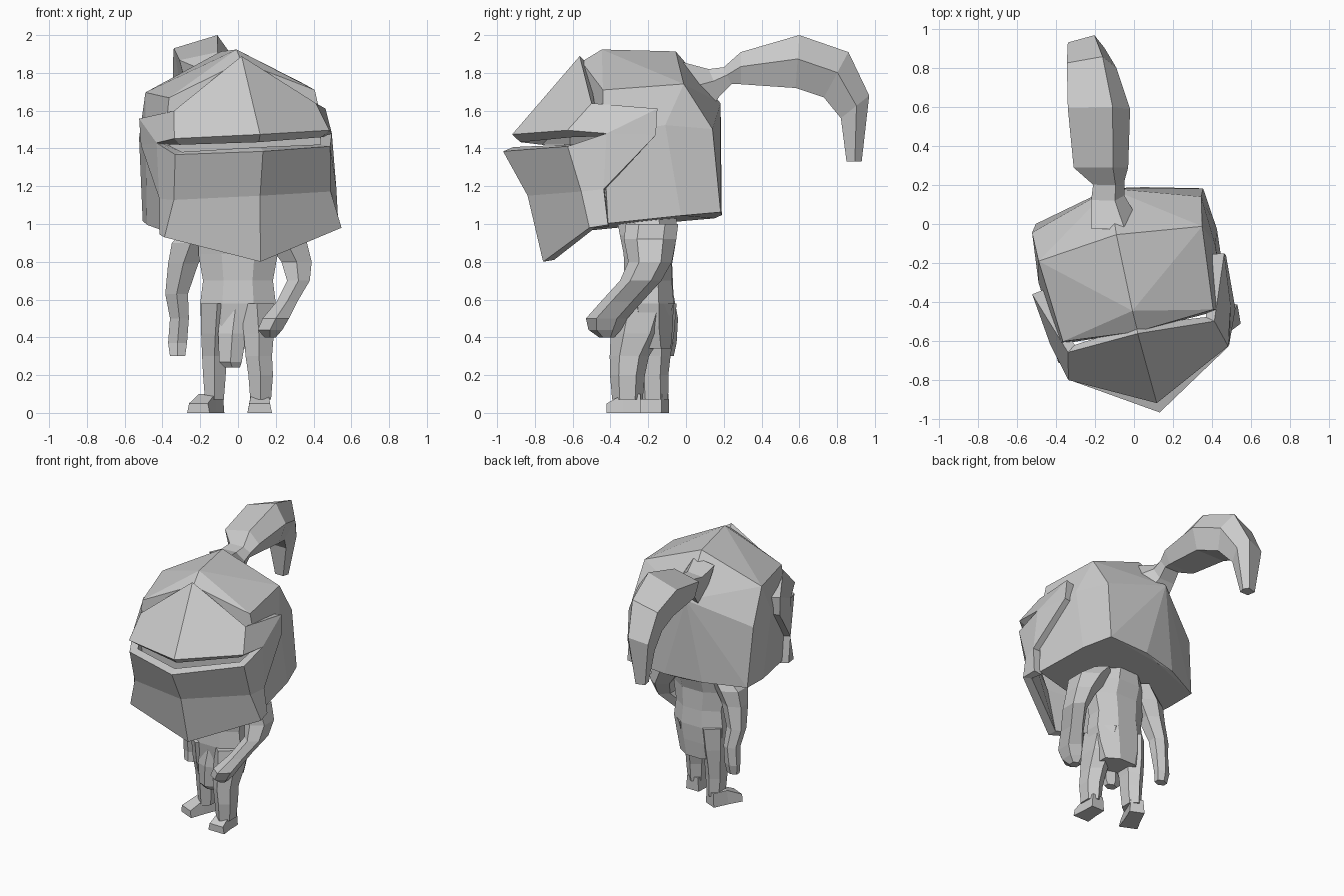
import bpy, bmesh
from math import radians, cos, sin, pi
from mathutils import Vector, Matrix

if "Cube" in bpy.data.objects:
    bpy.data.objects.remove(bpy.data.objects["Cube"])

# head is turned, slightly rolled; local data is (side, forward, z)
HEAD = (Matrix.Translation((0, -0.25, 1)) @ Matrix.Rotation(radians(12), 4, 'Z')
        @ Matrix.Rotation(radians(-3), 4, 'Y') @ Matrix.Translation((0, 0, -1)))


def finish(name, bm):
    bmesh.ops.recalc_face_normals(bm, faces=bm.faces)
    me = bpy.data.meshes.new(name)
    bm.to_mesh(me)
    bm.free()
    ob = bpy.data.objects.new(name, me)
    bpy.context.collection.objects.link(ob)
    return ob


def loft(name, rings):
    bm = bmesh.new()
    vs = [[bm.verts.new(p) for p in r] for r in rings]
    n = len(vs[0])
    for a, b in zip(vs, vs[1:]):
        for i in range(n):
            j = (i + 1) % n
            bm.faces.new((a[i], a[j], b[j], b[i]))
    bm.faces.new(vs[0])
    bm.faces.new(vs[-1])
    return finish(name, bm)


def limb(name, stations, n=6):
    # stations: centre x, y, z, width, depth
    k = 1 / cos(pi / n)
    rings = []
    for x, y, z, w, d in stations:
        rings.append([(x + k * w / 2 * cos(2 * pi * (i + .5) / n),
                       y + k * d / 2 * sin(2 * pi * (i + .5) / n), z) for i in range(n)])
    return loft(name, rings)


def head_point(p, s=1):
    return HEAD @ Vector((p[0] * s, -p[1], p[2]))


# helmet shell: faceted hull with a ridge down the back
half = [(0, -.41, 1.03), (.14, -.42, 1.04), (.44, -.35, 1.04), (.465, -.13, 1.02),
        (.44, .26, .98), (0, -.45, 1.64), (.445, -.31, 1.48),
        (.465, -.05, 1.5), (.435, .28, 1.45), (0, -.21, 1.915), (.43, -.16, 1.72),
        (.395, .27, 1.69), (0, .19, 1.925), (0, .30, 1.86)]
bm = bmesh.new()
for s in (1, -1):
    for p in half:
        bm.verts.new(head_point(p, s))
bmesh.ops.remove_doubles(bm, verts=bm.verts, dist=.001)
bmesh.ops.convex_hull(bm, input=bm.verts)
loose = [v for v in bm.verts if not v.link_faces]
bmesh.ops.delete(bm, geom=loose, context='VERTS')
bmesh.ops.dissolve_limit(bm, angle_limit=radians(4), verts=bm.verts, edges=bm.edges)
finish("helmet_shell", bm)

# face guard: visor, side pivot plates and jaw around an eye slit
P = dict(A=(0, .31, 1.89), B=(0, .68, 1.475), C=(.385, .33, 1.62), D=(.42, .47, 1.475),
         E=(.505, 0, 1.585), F=(.505, .01, 1.445), G=(.475, .27, 1.455),
         H=(.42, .47, 1.39), I=(0, .73, 1.385), J=(0, .60, 1.15), K=(0, .52, .80),
         L=(.425, .40, 1.15), M=(.48, .37, .955), N=(.48, .29, 1.16), O=(.485, .27, .97))
bm = bmesh.new()
for s in (1, -1):
    vs = {k: bm.verts.new(head_point(p, s)) for k, p in P.items()}
    for f in ("ACDB", "CEGD", "EFG", "GFN", "HGNL", "HLJI", "LMKJ", "LNOM"):
        bm.faces.new([vs[c] for c in f])
bmesh.ops.remove_doubles(bm, verts=bm.verts, dist=.001)
guard = finish("face_guard", bm)
f0 = guard.data.polygons[0]
if f0.normal.dot(f0.center - Vector((0, -.25, 1.4))) < 0:
    guard.data.flip_normals()
mod = guard.modifiers.new("thickness", 'SOLIDIFY')
mod.thickness, mod.offset = .06, -1

# plume: left x, right x, outer y z, inner y z; outer right edge is beveled
plume = [(-.22, .02, -.03, 1.86, .10, 1.56), (-.22, -.05, .12, 1.82, .18, 1.68),
         (-.21, -.05, .20, 1.83, .24, 1.74), (-.31, -.03, .29, 1.91, .29, 1.74),
         (-.34, -.02, .60, 2.00, .58, 1.72), (-.345, -.09, .86, 1.91, .73, 1.67),
         (-.34, -.15, .97, 1.68, .82, 1.56), (-.30, -.21, .93, 1.33, .85, 1.33)]
rings = []
for i, (a, b, yo, zo, yi, zi) in enumerate(plume):
    o, n = Vector((0, yo, zo)), Vector((0, yi, zi))
    q = .25 if i > 2 else .05
    w = b - a
    rings.append([Vector((a, 0, 0)) + o.lerp(n, q), Vector((b - w * .28, 0, 0)) + o,
                  Vector((b, 0, 0)) + o.lerp(n, .45), Vector((b - w * .15, 0, 0)) + n,
                  Vector((a + w * .12, 0, 0)) + n])
loft("plume", rings)

# torso with seat and hanging front cloth
limb("torso", [(0, -.21, 1.05, .34, .32), (0, -.20, .94, .42, .30), (0, -.205, .84, .42, .25),
               (0, -.20, .70, .37, .25), (0, -.20, .58, .40, .27), (-.01, -.195, .46, .37, .25),
               (-.01, -.17, .34, .30, .18)], 8)
limb("front_cloth", [(-.01, -.27, .58, .16, .10), (-.03, -.29, .42, .15, .10),
                     (-.04, -.29, .27, .12, .08), (-.03, -.28, .24, .08, .06)])

# legs
limb("left_leg", [(-.11, -.20, .58, .17, .26), (-.12, -.19, .42, .15, .22),
                  (-.125, -.18, .30, .13, .17), (-.125, -.18, .20, .12, .15),
                  (-.125, -.175, .07, .10, .14)])
limb("right_leg", [(.10, -.22, .58, .18, .27), (.11, -.26, .42, .16, .24),
                   (.11, -.30, .30, .14, .18), (.12, -.31, .20, .13, .16),
                   (.12, -.31, .07, .11, .14)])


# feet: wedge blocks pointing along a heading
def foot(name, x, y, w, length, turn):
    m = Matrix.Translation((x, y, 0)) @ Matrix.Rotation(radians(turn), 4, 'Z')
    rings = []
    for yy, h, k in ((0, .10, .8), (-.5 * length, .10, .85), (-length, .05, 1)):
        rings.append([m @ Vector(p) for p in ((-w * k / 2, yy, 0), (w * k / 2, yy, 0),
                                              (w * k * .42, yy, h), (-w * k * .42, yy, h))])
    loft(name, rings)


foot("left_foot", -.12, -.11, .13, .22, -24)
foot("right_foot", .115, -.24, .13, .18, 0)

# arms
limb("left_arm", [(-.18, -.17, 1.0, .14, .20), (-.25, -.17, .90, .20, .20),
                  (-.29, -.16, .79, .16, .15), (-.325, -.13, .63, .12, .11),
                  (-.31, -.10, .50, .10, .10), (-.32, -.09, .37, .10, .07),
                  (-.32, -.10, .30, .08, .06)])
limb("right_arm", [(.18, -.18, 1.0, .14, .24), (.25, -.19, .92, .22, .24),
                   (.31, -.19, .80, .16, .20), (.32, -.24, .70, .12, .19),
                   (.26, -.34, .59, .11, .19), (.20, -.42, .50, .14, .19),
                   (.17, -.43, .44, .13, .15), (.17, -.42, .40, .06, .07)])
